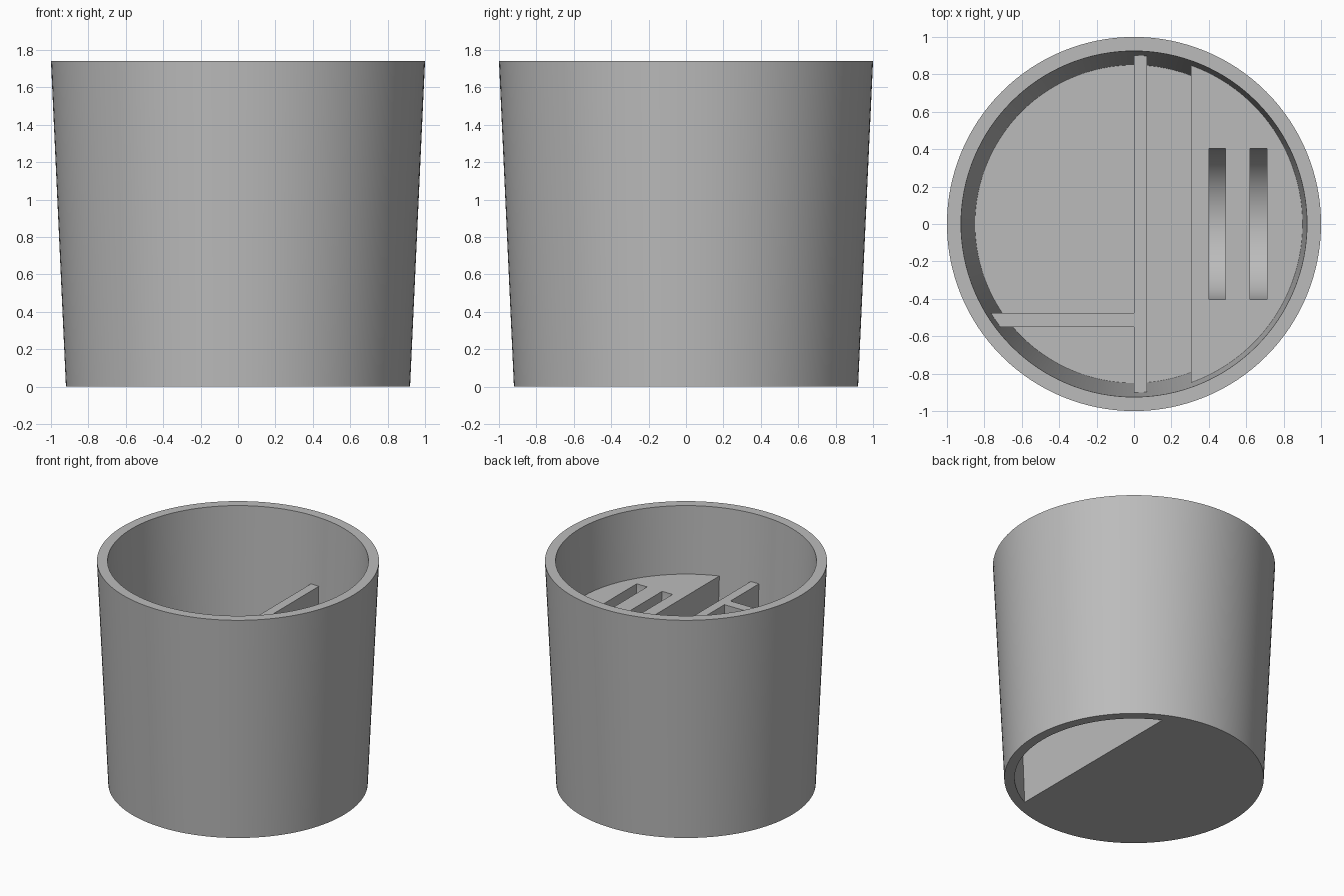
import bpy
import bmesh
import math
from mathutils import Matrix

if "Cube" in bpy.data.objects:
    bpy.data.objects.remove(bpy.data.objects["Cube"], do_unlink=True)

HEIGHT = 1.74      # rim height
SHELF = 1.215      # top of the dividers and slotted shelf
FLOOR = 0.075      # floor thickness
SEGMENTS = 128

# Single grey plastic
grey = bpy.data.materials.new("plain_grey")
grey.use_nodes = True
COLOUR = (0.5, 0.5, 0.5, 1)
grey.diffuse_color = COLOUR
grey.node_tree.nodes["Principled BSDF"].inputs["Base Color"].default_value = COLOUR


def add_object(name, bm):
    bmesh.ops.recalc_face_normals(bm, faces=bm.faces)
    mesh = bpy.data.meshes.new(name)
    bm.to_mesh(mesh)
    bm.free()
    mesh.materials.append(grey)
    obj = bpy.data.objects.new(name, mesh)
    bpy.context.collection.objects.link(obj)
    return obj


def cone(name, r_low, r_high, z_low, z_high):
    bm = bmesh.new()
    bmesh.ops.create_cone(bm, cap_ends=True, segments=SEGMENTS,
                          radius1=r_low, radius2=r_high, depth=z_high - z_low,
                          matrix=Matrix.Translation((0, 0, (z_low + z_high) / 2)))
    return add_object(name, bm)


def extrude_xz(name, points, y_low, y_high):
    """Closed outline in the xz plane, extruded along y."""
    bm = bmesh.new()
    face = bm.faces.new([bm.verts.new((x, y_low, z)) for x, z in points])
    result = bmesh.ops.extrude_face_region(bm, geom=[face])
    verts = [v for v in result["geom"] if isinstance(v, bmesh.types.BMVert)]
    bmesh.ops.translate(bm, verts=verts, vec=(0, y_high - y_low, 0))
    return add_object(name, bm)


def box(name, x0, x1, y0, y1, z0, z1):
    return extrude_xz(name, [(x0, z0), (x1, z0), (x1, z1), (x0, z1)], y0, y1)


def subtract(target, cutter):
    mod = target.modifiers.new("cut", "BOOLEAN")
    mod.operation = "DIFFERENCE"
    mod.solver = "EXACT"
    mod.object = cutter
    bpy.ops.object.select_all(action="DESELECT")
    bpy.context.view_layer.objects.active = target
    target.select_set(True)
    bpy.ops.object.modifier_apply(modifier=mod.name)
    bpy.data.objects.remove(cutter, do_unlink=True)


# Tapered outer body
pot = cone("divided_pot", 0.92, 1.0, 0, HEIGHT)


# Inner space: a tapered plug running past both ends
def inner_radius(z):
    return 0.85 + (z - FLOOR) * 0.075 / (HEIGHT - FLOOR)


low, high = -0.1, HEIGHT + 0.1
space = cone("inner_space", inner_radius(low), inner_radius(high), low, high)

# Floor, upright wall and raised shelf over a cavity open below
ceiling = SHELF - 0.405 - FLOOR
outline = [(-2, -1), (0.375, -1), (0.375, ceiling), (2, ceiling),
           (2, SHELF), (0.305, SHELF), (0.305, FLOOR), (-2, FLOOR)]
subtract(space, extrude_xz("floor_and_shelf", outline, -2, 2))

# Long divider and short cross divider
subtract(space, box("long_divider", 0, 0.07, -2, 2, -0.5, SHELF))
subtract(space, box("cross_divider", -2, 0.04, -0.55, -0.475, -0.5, SHELF))
subtract(pot, space)

# Two half-round slots in the shelf
for x in (0.445, 0.665):
    bm = bmesh.new()
    turn = Matrix.Translation((x, 0, SHELF)) @ Matrix.Rotation(math.pi / 2, 4, "Y")
    bmesh.ops.create_cone(bm, cap_ends=True, segments=SEGMENTS, radius1=0.405,
                          radius2=0.405, depth=0.09, matrix=turn)
    subtract(pot, add_object("slot_cutter", bm))

bpy.ops.object.select_all(action="DESELECT")
bpy.context.view_layer.objects.active = pot
pot.select_set(True)
bpy.ops.object.shade_smooth_by_angle(angle=math.radians(30))
